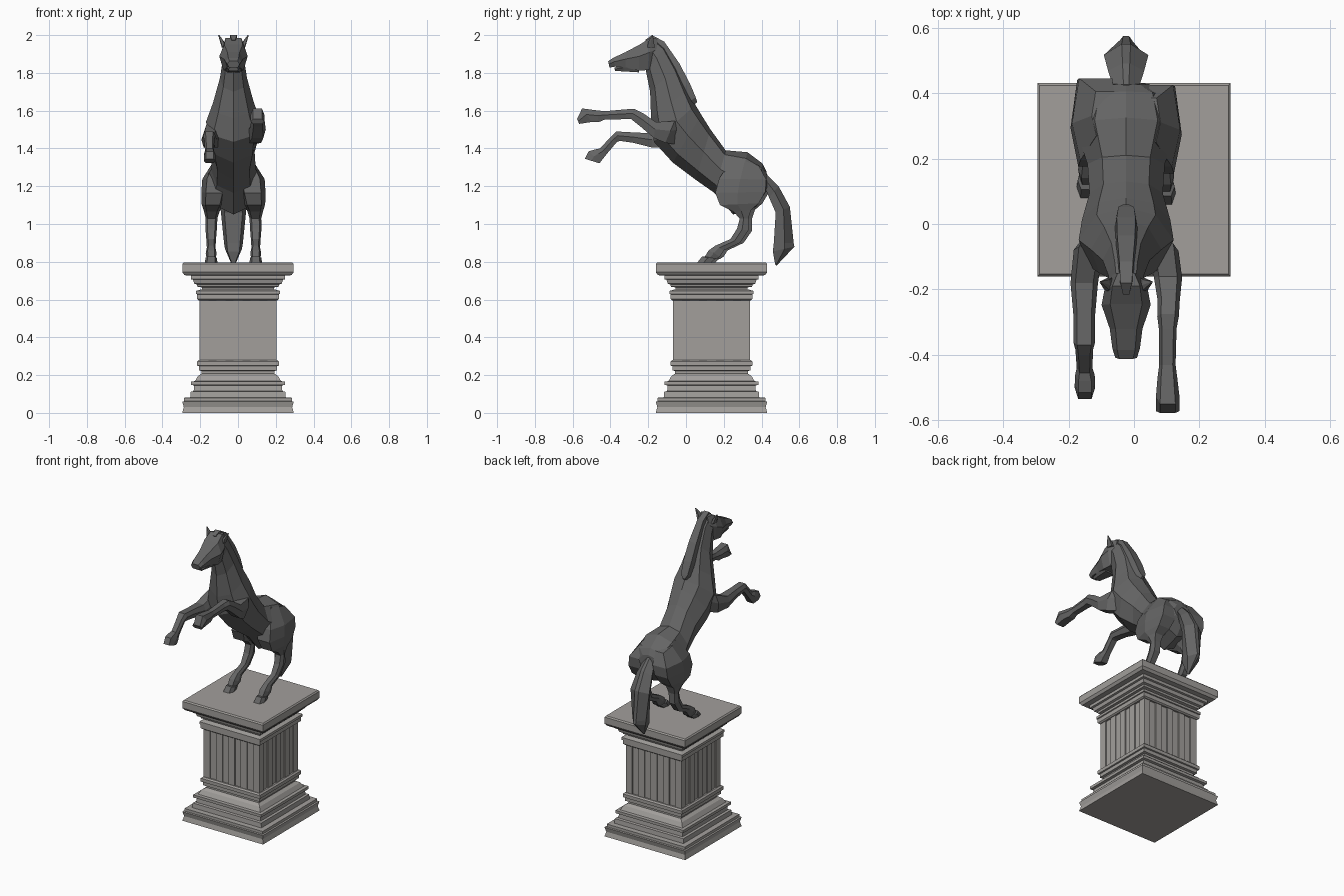
import bpy, bmesh
from mathutils import Vector

CX, CY = -0.024, 0.135          # horse centre line, pedestal centre


def paint(name, rgb):
    m = bpy.data.materials.new(name)
    m.diffuse_color = (*rgb, 1)
    return m


STONE = paint("stone", (.36, .345, .33))
BRONZE = paint("dark_bronze", (.13, .13, .13))


def skin(name, rings, mat):
    """Join equal-length rings of points into a closed flat-shaded solid."""
    bm = bmesh.new()
    rows = [[bm.verts.new(p) for p in r] for r in rings]
    n = len(rows[0])
    for a, b in zip(rows, rows[1:]):
        for i in range(n):
            j = (i + 1) % n
            bm.faces.new((a[i], a[j], b[j], b[i]))
    bm.faces.new(rows[0])
    bm.faces.new(rows[-1])
    bmesh.ops.recalc_face_normals(bm, faces=bm.faces)
    me = bpy.data.meshes.new(name)
    bm.to_mesh(me)
    bm.free()
    me.materials.append(mat)
    ob = bpy.data.objects.new(name, me)
    bpy.context.collection.objects.link(ob)
    return ob


# Half cross-sections: (sideways, along the first-to-second contour line)
BODY = [(0, 1), (.62, .8), (1, .1), (.75, -.65), (0, -1)]
LIMB = [(.65, 1), (1, .1), (.7, -1)]
HAIR = [(.2, 1), (1, .1), (.7, -1)]
SLAB = [(.8, 1), (1, -1)]


def loft(name, secs, half, side=1, shift=0):
    """Sections are (y1, z1, y2, z2, half_width, x_offset)."""
    ring = half + [(-u, v) for u, v in reversed(half) if u]
    rings = []
    for y1, z1, y2, z2, w, x in secs:
        a, b = Vector((y1 + shift, z1)), Vector((y2 + shift, z2))
        m, h = (a + b) / 2, (a - b) / 2
        rings.append([(CX + side * (x + u * w), (m + h * v).x, (m + h * v).y) for u, v in ring])
    return skin(name, rings, BRONZE)


def square(h, z):
    return [(sx * h, CY + sy * h, z) for sx, sy in ((-1, -1), (1, -1), (1, 1), (-1, 1))]


# Pedestal mouldings, (half width, height)
base = [(.295, 0), (.287, .03), (.295, .06), (.285, .062), (.285, .08), (.253, .082),
        (.25, .112), (.235, .115), (.232, .145), (.248, .148), (.248, .166), (.228, .168),
        (.212, .195), (.192, .208), (.192, .222), (.207, .225), (.207, .248),
        (.216, .25), (.216, .272), (.207, .28)]
cap = [(.207, .595), (.216, .602), (.216, .628), (.222, .63), (.222, .646), (.19, .655),
       (.19, .664), (.215, .668), (.218, .68), (.232, .684), (.238, .705), (.25, .708),
       (.25, .727), (.283, .729), (.295, .745), (.295, .788), (.288, .796)]
skin("pedestal_base", [square(h, z) for h, z in base], STONE)
skin("pedestal_cap", [square(h, z) for h, z in cap], STONE)

# Shaft with shallow square-cut flutes
H, D, N = .203, .007, 4
edge = [(-H, -H)]
for i in range(N):
    c = (i - (N - 1) / 2) * .09
    edge += [(c - .022, -H), (c - .022, -H + D), (c + .022, -H + D), (c + .022, -H)]
outline = []
for k in range(4):
    outline += edge
    edge = [(-y, x) for x, y in edge]
skin("pedestal_shaft", [[(x, CY + y, z) for x, y in outline] for z in (.27, .605)], STONE)

# Torso and neck, rump to throat
loft("body", [
    (.425, 1.28, .43, 1.18, .07, 0),
    (.405, 1.32, .37, 1.09, .13, 0),
    (.325, 1.38, .25, 1.05, .155, 0),
    (.21, 1.39, .15, 1.165, .118, 0),
    (.13, 1.50, .05, 1.235, .112, 0),
    (.08, 1.58, -.07, 1.325, .135, 0),
    (.05, 1.63, -.17, 1.435, .145, 0),
    (.01, 1.71, -.185, 1.56, .108, 0),
    (-.045, 1.83, -.19, 1.70, .072, 0),
    (-.11, 1.94, -.21, 1.80, .055, 0),
    (-.15, 1.97, -.22, 1.85, .05, 0)], BODY)

# Head, poll to muzzle, with a separate lower jaw
loft("head", [
    (-.15, 1.98, -.16, 1.86, .04, 0),
    (-.19, 1.985, -.20, 1.815, .065, 0),
    (-.245, 1.95, -.25, 1.812, .075, 0),
    (-.32, 1.91, -.32, 1.828, .05, 0),
    (-.385, 1.88, -.375, 1.833, .042, 0),
    (-.412, 1.862, -.405, 1.828, .033, 0)], LIMB)
loft("lower_jaw", [
    (-.25, 1.85, -.25, 1.803, .05, 0),
    (-.33, 1.845, -.33, 1.808, .035, 0),
    (-.38, 1.828, -.375, 1.81, .028, 0)], LIMB)

# Mane slab along the crest
loft("mane", [
    (-.215, 1.975, -.20, 1.955, .012, 0),
    (-.18, 2.0, -.17, 1.94, .022, 0),
    (-.115, 1.965, -.15, 1.93, .026, 0),
    (-.035, 1.85, -.08, 1.82, .034, 0),
    (.02, 1.745, -.02, 1.72, .036, 0),
    (.052, 1.67, .02, 1.65, .03, 0),
    (.06, 1.645, .04, 1.63, .01, 0)], SLAB)

# Tail
loft("tail", [
    (.40, 1.29, .41, 1.21, .035, 0),
    (.49, 1.20, .44, 1.14, .055, 0),
    (.55, 1.09, .475, 1.06, .068, 0),
    (.57, .90, .465, .90, .05, 0),
    (.574, .88, .46, .855, .045, 0),
    (.48, .78, .472, .785, .008, 0)], HAIR)

# Hind legs (thigh, hock, hoof) and ears, one per side
hind = [
    (.25, 1.35, .385, 1.31, .04, .065),
    (.175, 1.24, .425, 1.235, .072, .093),
    (.155, 1.165, .42, 1.17, .068, .102),
    (.18, 1.10, .385, 1.11, .058, .11),
    (.25, 1.065, .345, 1.075, .042, .115),
    (.285, 1.03, .33, 1.03, .031, .116),
    (.27, .975, .33, .965, .03, .118),
    (.235, .92, .285, .90, .025, .118),
    (.155, .885, .20, .86, .023, .118),
    (.12, .86, .18, .828, .029, .118),
    (.10, .828, .16, .815, .025, .118),
    (.085, .828, .15, .812, .03, .118),
    (.06, .796, .135, .796, .033, .118)]
for side, label in ((1, "right"), (-1, "left")):
    loft("hind_leg_" + label, hind, LIMB, side, 0 if side > 0 else .02)
    loft("ear_" + label, [
        (-.205, 1.935, -.165, 1.935, .012, .05),
        (-.20, 1.965, -.17, 1.965, .011, .06),
        (-.18, 2.0, -.175, 2.0, .003, .078)], LIMB, side)

# Raised foreleg, shoulder to hoof
loft("foreleg_right", [
    (.0, 1.57, -.05, 1.42, .03, .08),
    (-.06, 1.545, -.11, 1.43, .045, .115),
    (-.16, 1.54, -.17, 1.455, .043, .128),
    (-.225, 1.585, -.24, 1.515, .034, .13),
    (-.275, 1.61, -.29, 1.555, .033, .128),
    (-.32, 1.607, -.32, 1.555, .027, .127),
    (-.43, 1.597, -.43, 1.553, .025, .126),
    (-.475, 1.602, -.46, 1.54, .03, .126),
    (-.55, 1.612, -.50, 1.54, .036, .127),
    (-.577, 1.555, -.565, 1.53, .036, .127)], LIMB)

# Folded foreleg, shoulder to hoof
loft("foreleg_left", [
    (.0, 1.57, -.05, 1.41, .03, .08),
    (-.07, 1.525, -.09, 1.405, .045, .115),
    (-.18, 1.48, -.18, 1.405, .042, .128),
    (-.28, 1.485, -.28, 1.43, .033, .128),
    (-.37, 1.49, -.35, 1.44, .033, .128),
    (-.40, 1.46, -.365, 1.435, .027, .128),
    (-.455, 1.40, -.42, 1.37, .024, .127),
    (-.48, 1.395, -.44, 1.345, .03, .126),
    (-.515, 1.385, -.455, 1.325, .031, .126),
    (-.535, 1.345, -.46, 1.322, .031, .126)], LIMB, -1)
